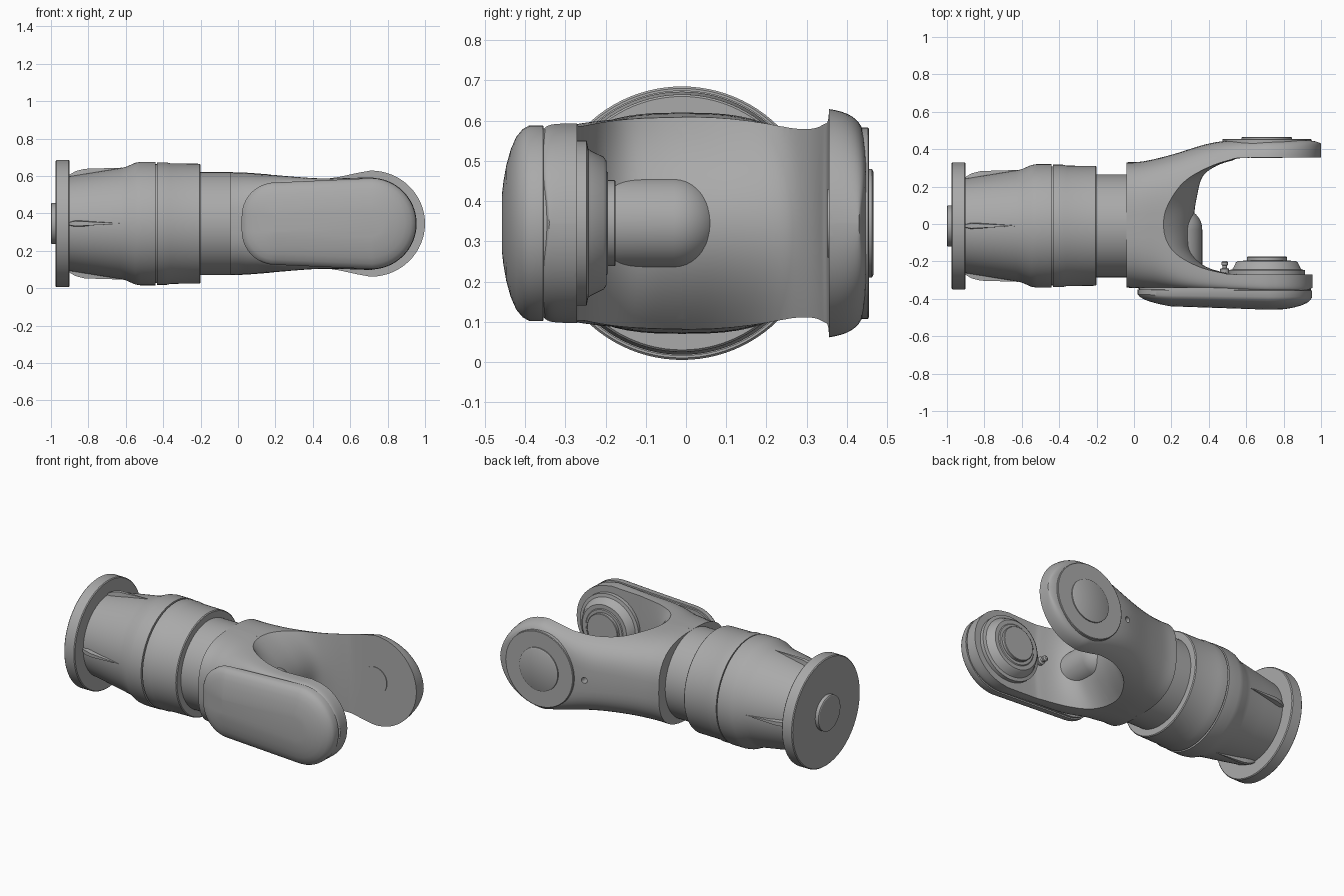
import bpy, bmesh
from math import sin, cos, pi, sqrt, radians
from mathutils import Vector

if "Cube" in bpy.data.objects:
    bpy.data.objects.remove(bpy.data.objects["Cube"])

AY, AZ = -0.01, 0.345      # main axis of the arm
HX = 0.71                  # hinge centre along x

metal = bpy.data.materials.new("brushed_grey")
metal.use_nodes = True
GREY = (0.4, 0.4, 0.4, 1)
metal.diffuse_color = GREY
metal.node_tree.nodes["Principled BSDF"].inputs["Base Color"].default_value = GREY


def loft(name, rings):
    """Skin closed rings of equal length and cap both ends."""
    bm = bmesh.new()
    vs = [[bm.verts.new(p) for p in ring] for ring in rings]
    n = len(vs[0])
    for a, b in zip(vs, vs[1:]):
        for i in range(n):
            j = (i + 1) % n
            bm.faces.new((a[i], a[j], b[j], b[i]))
    bm.faces.new(vs[0])
    bm.faces.new(vs[-1])
    bmesh.ops.recalc_face_normals(bm, faces=bm.faces)
    mesh = bpy.data.meshes.new(name)
    bm.to_mesh(mesh)
    bm.free()
    mesh.materials.append(metal)
    ob = bpy.data.objects.new(name, mesh)
    bpy.context.collection.objects.link(ob)
    return ob


def smooth(ob, angle=30):
    bpy.ops.object.select_all(action='DESELECT')
    ob.select_set(True)
    bpy.context.view_layer.objects.active = ob
    bpy.ops.object.shade_smooth_by_angle(angle=radians(angle))
    return ob


def lathe(name, profile, axis, cx=0.0, n=64):
    """Turn (position, radius) pairs about the x axis or a y-direction hinge."""
    rings = []
    for t, r in profile:
        ring = []
        for i in range(n):
            u, v = r * cos(2 * pi * i / n), r * sin(2 * pi * i / n)
            ring.append((t, AY + u, AZ + v) if axis == 'x' else (cx + u, t, AZ + v))
        rings.append(ring)
    return smooth(loft(name, rings))


def curve_through(points, steps=5):
    """Catmull-Rom samples through tuples of any size."""
    ps = [Vector(p) for p in points]
    out = []
    for i in range(len(ps) - 1):
        a, b = ps[max(i - 1, 0)], ps[i]
        c, d = ps[i + 1], ps[min(i + 2, len(ps) - 1)]
        for k in range(steps):
            t = k / steps
            out.append(0.5 * (2 * b + (c - a) * t + (2 * a - 5 * b + 4 * c - d) * t * t
                              + (3 * b - a - 3 * c + d) * t ** 3))
    return out + [ps[-1]]


def subtract(ob, cutter):
    cutter.hide_render = True
    mod = ob.modifiers.new("cut", 'BOOLEAN')
    mod.operation, mod.solver, mod.object = 'DIFFERENCE', 'EXACT', cutter
    bpy.ops.object.select_all(action='DESELECT')
    bpy.context.view_layer.objects.active = ob
    ob.select_set(True)
    bpy.ops.object.modifier_apply(modifier=mod.name)


# Turned parts along the main axis
lathe("end_pin", [(-1.0, .105), (-.997, .11), (-.97, .11)], 'x')
lathe("end_flange", [(-.975, .335), (-.97, .34), (-.905, .34), (-.9, .335)], 'x', n=96)
lathe("tapered_sleeve", [(-.905, .252), (-.75, .277), (-.63, .296), (-.6, .303), (-.55, .325),
                         (-.52, .33), (-.441, .33), (-.44, .32)], 'x', n=96)
lathe("sleeve_ring", [(-.445, .318), (-.434, .318), (-.433, .327), (-.38, .327),
                      (-.36, .322), (-.205, .32), (-.2, .315)], 'x', n=96)
lathe("neck", [(-.21, .275), (-.03, .275)], 'x', n=96)

# Four thin ribs around the sleeve
for k, side in enumerate(("back", "top", "front", "bottom")):
    ca, sa = cos(k * pi / 2), sin(k * pi / 2)
    rings = []
    for x, r, w in ((-.9, .262, .016), (-.87, .28, .026), (-.82, .293, .022), (-.62, .299, .002)):
        rings.append([(x, AY + ca * rr - sa * ww, AZ + sa * rr + ca * ww)
                      for rr, ww in ((.2, -w), (r, -w * .5), (r, w * .5), (.2, w))])
    smooth(loft(side + "_rib", rings), 25)


# Forked yoke: two lofted halves, with the gap between the arms cut away
def fork_half(name, side, stations, radius):
    rows = [tuple(s) for s in curve_through(stations)]
    _, out, _, power = rows[-1]
    for i in range(1, 17):
        s = sin(i / 16 * pi / 2 * .99)
        rows.append((HX + radius * s, out - .02 * s ** 8, radius * sqrt(1 - s * s), power))
    rings = []
    for x, out, half, power in rows:
        ring = []
        for i in range(33):
            a = -pi / 2 + pi * i / 32
            c, s = max(cos(a), 0), sin(a)
            y = AY + (side * out - AY) * c ** (2 / power)
            z = half * abs(s) ** (2 / power) * (1 if s > 0 else -1)
            ring.append((x, y, AZ + z))
        rings.append(ring)
    return loft(name, rings)


back = fork_half("back_fork_arm", 1, [
    (-.04, .33, .275, 2.8), (.05, .335, .272, 2.8), (.2, .37, .262, 3),
    (.4, .43, .26, 3.5), (.56, .45, .273, 5), (HX, .45, .29, 8)], .29)
front = fork_half("front_fork_arm", -1, [
    (-.04, .34, .275, 2.8), (.05, .345, .272, 2.9), (.2, .352, .26, 4.5),
    (.45, .355, .242, 12), (HX, .36, .248, 20)], .245)

rim = [(1.3, .355), (.64, .355), (.5, .34), (.36, .29), (.24, .215), (.17, .1), (.15, 0),
       (.165, -.09), (.22, -.165), (.33, -.225), (.46, -.26), (.6, -.27), (1.3, -.27)]
web = [(1.3, .355), (.64, .355), (.52, .338), (.43, .305), (.365, .25), (.335, .14), (.32, .04),
       (.31, -.06), (.315, -.15), (.37, -.22), (.48, -.258), (.62, -.27), (1.3, -.27)]
rim, web = curve_through(rim), curve_through(web)
levels = []
for i in range(25):
    h = -.36 + .03 * i
    w = min((abs(h) / .27) ** 2, 1.2)
    levels.append([(*(a.lerp(b, w)), AZ + h) for a, b in zip(web, rim)])
gap = loft("fork_gap_cutter", levels)
hole = lathe("screw_hole_cutter", [(.38, .018), (.6, .018)], 'y', cx=.41, n=24)
for arm in (back, front):
    subtract(arm, gap)
subtract(back, hole)
for ob in (gap, hole):
    bpy.data.objects.remove(ob)
for arm in (back, front):
    smooth(arm, 32)


# Domed cover on the front arm
def cover_ring(y, inset):
    pts = []
    for cx, cz, r, a0, a1 in ((HX, 0, .243, -.49, .49), (.2, .04, .18, .5, 1.0),
                              (.2, -.04, .18, 1.0, 1.5)):
        for i in range(25):
            a = pi * (a0 + (a1 - a0) * i / 24)
            r2 = r - inset
            x, z = cx + r2 * cos(a), cz + r2 * sin(a)
            fall = .7 + .3 * min(1, max(0, x) / .4)
            pts.append((x, -.34 - y * fall, AZ + z))
    return pts


smooth(loft("front_cover", [cover_ring(y, d) for y, d in (
    (0, .008), (.014, .008), (.015, 0), (.05, 0), (.066, .009), (.082, .028), (.096, .06),
    (.107, .1), (.114, .14), (.118, .175))]), 35)

# Rounded cable housing on the web between the arms
dome = [(-.24, .115), (-.03, .115)]
dome += [(-.03 + .115 * sin(a * pi / 24), .115 * cos(a * pi / 24)) for a in range(1, 12)]
lathe("web_housing", dome + [(.0849, .003)], 'y', cx=.25)

# Hinge bosses and pins
lathe("front_bearing", [(-.28, .205), (-.247, .205), (-.243, .185), (-.236, .18),
                        (-.205, .165), (-.198, .155), (-.198, .13), (-.194, .125)], 'y', HX)
lathe("front_hinge_pin", [(-.21, .107), (-.178, .107), (-.175, .104)], 'y', HX)
lathe("back_cap_disc", [(.43, .238), (.452, .238), (.455, .234)], 'y', HX)
lathe("back_hinge_pin", [(.44, .135), (.462, .135), (.466, .128)], 'y', HX)
lathe("back_inner_plate", [(.36, .085), (.352, .085)], 'y', HX)

# Small grease fitting beside the bearing
lathe("grease_fitting", [(-.28, .024), (-.24, .024), (-.235, .012), (-.222, .012),
                         (-.218, .018), (-.205, .018), (-.198, .01)], 'y', cx=.485, n=20)
